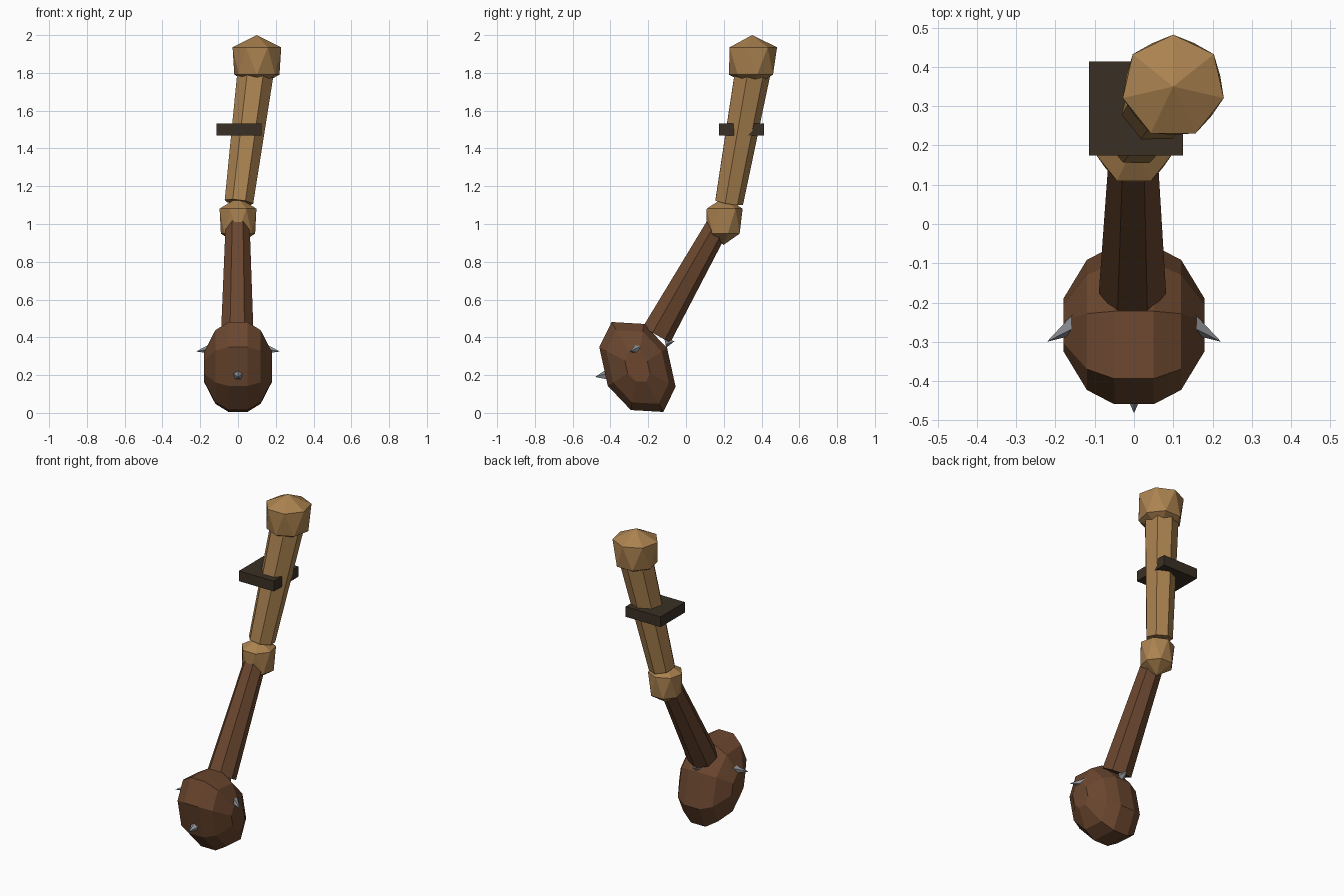
import bpy, bmesh
from math import pi, sin, cos, radians
from mathutils import Vector

cube = bpy.data.objects.get("Cube")
if cube:
    bpy.data.objects.remove(cube, do_unlink=True)


def material(name, rgb):
    m = bpy.data.materials.new(name)
    m.use_nodes = True
    m.diffuse_color = (*rgb, 1)
    bsdf = next(n for n in m.node_tree.nodes if n.type == 'BSDF_PRINCIPLED')
    bsdf.inputs["Base Color"].default_value = (*rgb, 1)
    return m


TAN = material("tan", (0.41, 0.225, 0.08))
BROWN = material("brown", (0.145, 0.062, 0.028))
DARK = material("dark_brown", (0.042, 0.030, 0.018))
STEEL = material("steel_grey", (0.27, 0.28, 0.31))


def solid(name, points, mat):
    """Flat-faced convex solid around the given points."""
    bm = bmesh.new()
    for p in points:
        bm.verts.new(p)
    bmesh.ops.convex_hull(bm, input=bm.verts[:])
    bmesh.ops.dissolve_limit(bm, angle_limit=radians(1),
                             verts=bm.verts[:], edges=bm.edges[:])
    bmesh.ops.recalc_face_normals(bm, faces=bm.faces[:])
    mesh = bpy.data.meshes.new(name)
    bm.to_mesh(mesh)
    bm.free()
    mesh.materials.append(mat)
    obj = bpy.data.objects.new(name, mesh)
    bpy.context.collection.objects.link(obj)
    return obj


def ring(centre, axis, radius, sides=7, turn=0.0):
    """Regular polygon of points square to the axis, first corner to the back."""
    rot = Vector((0, 0, 1)).rotation_difference(Vector(axis).normalized())
    pts = []
    for k in range(sides):
        a = pi / 2 + 2 * pi * (k + turn) / sides
        pts.append(Vector(centre) + rot @ Vector((radius * cos(a), radius * sin(a), 0)))
    return pts


def limb(name, low, high, r_low, r_high, mat):
    axis = Vector(high) - Vector(low)
    solid(name, ring(low, axis, r_low) + ring(high, axis, r_high), mat)


def joint(name, centre, radius, half, mat):
    """Faceted ball: two staggered rings between two poles."""
    c, up = Vector(centre), Vector((0, 0, 1))
    pts = [c + up * half, c - up * half]
    pts += ring(c + up * half * 0.53, up, radius)
    pts += ring(c - up * half * 0.53, up, radius * 0.93, turn=0.5)
    solid(name, pts, mat)


def spike(name, base, tip, radius):
    axis = Vector(tip) - Vector(base)
    solid(name, ring(base, axis, radius, 5) + [Vector(tip)], STEEL)


# Shoulder, upper arm and elbow
joint("shoulder", (0.10, 0.35, 1.863), 0.132, 0.137, TAN)
limb("upper_arm", (0.005, 0.225, 1.115), (0.098, 0.355, 1.84), 0.078, 0.10, TAN)
joint("elbow", (0, 0.20, 1.015), 0.10, 0.125, TAN)

# Square band around the upper arm
solid("arm_band", [(0.005 + 0.12 * i, 0.294 + 0.12 * j, 1.50 + 0.032 * k)
                   for i in (-1, 1) for j in (-1, 1) for k in (-1, 1)], DARK)

# Forearm
limb("forearm", (-0.004, -0.16, 0.415), (-0.002, 0.17, 1.0), 0.088, 0.065, BROWN)

# Fist: a tilted octagon outline, shrinking towards both sides
FIST = Vector((0, -0.257, 0.243))
half_outline = [(-0.137, 0.238), (0.035, 0.228), (0.157, 0.10), (0.202, -0.105)]
outline = half_outline + [(-y, -z) for y, z in half_outline]
fist_points = []
for x, scale in ((0.05, 1.0), (0.12, 0.82), (0.18, 0.33)):
    for side in (-1, 1):
        fist_points += [FIST + Vector((side * x, y * scale, z * scale))
                        for y, z in outline]
solid("fist", fist_points, BROWN)

# Spikes on the fist and behind the forearm
for label, s in (("left", 1), ("right", -1)):
    spike(label + "_fist_spike", (s * 0.14, -0.25, 0.34), (s * 0.222, -0.30, 0.325), 0.03)
spike("front_fist_spike", (0, -0.42, 0.20), (0, -0.482, 0.19), 0.028)
spike("back_fist_spike", (0, -0.11, 0.37), (0, -0.06, 0.38), 0.026)
spike("elbow_spike", (0.01, 0.165, 0.945), (0.01, 0.125, 0.875), 0.022)
